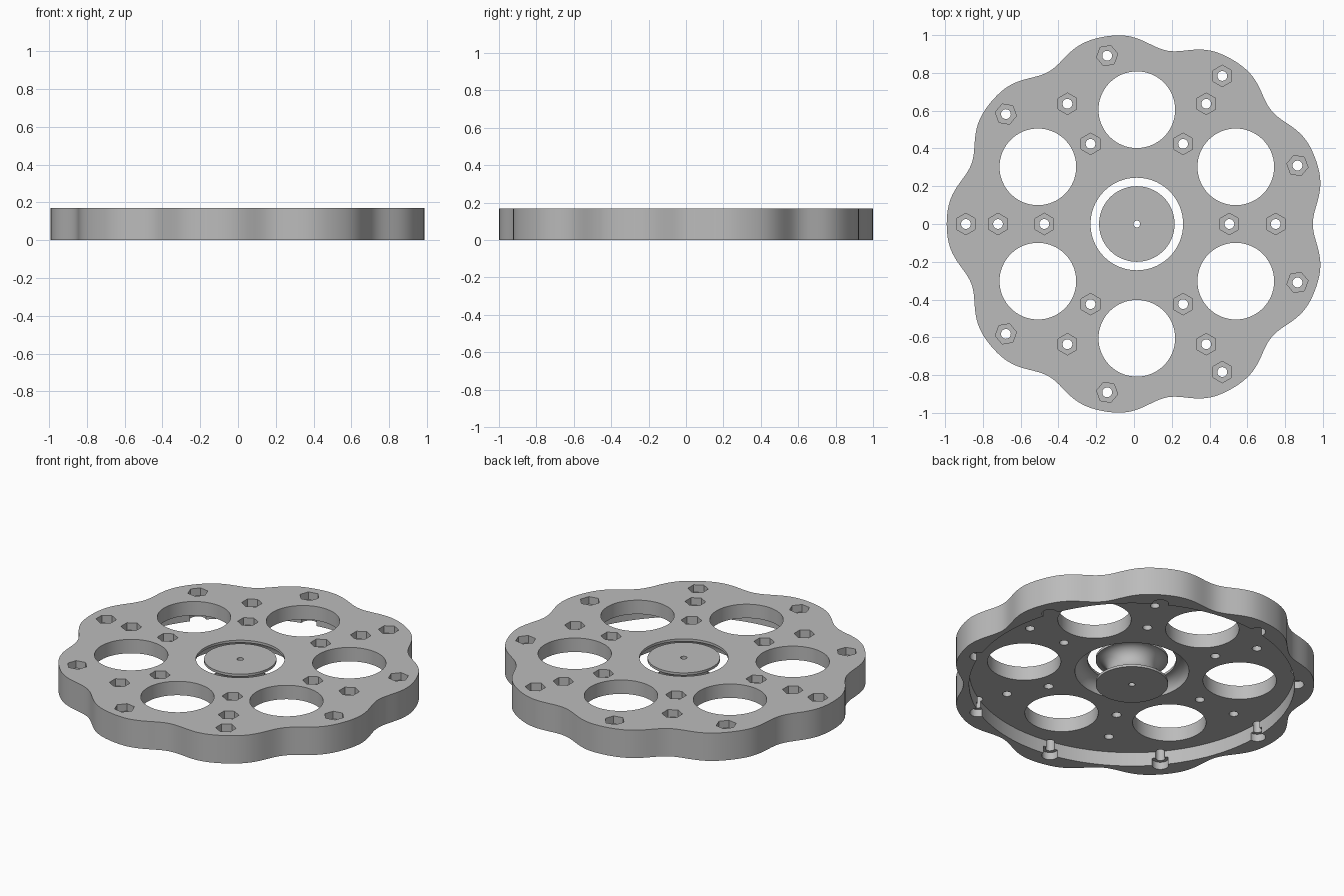
import bpy
import bmesh
from math import cos, sin, pi, radians

if "Cube" in bpy.data.objects:
    bpy.data.objects.remove(bpy.data.objects["Cube"], do_unlink=True)

CX = 0.015            # wheel axis offset
TOP, FLOOR = 0.17, 0.085

grey = bpy.data.materials.new("plain grey")
grey.diffuse_color = (0.5, 0.5, 0.5, 1)
grey.use_nodes = True
grey.node_tree.nodes["Principled BSDF"].inputs["Base Color"].default_value = (0.5, 0.5, 0.5, 1)


def loft(bm, loops, closed=False):
    """Skin a stack of equal loops; cap the ends or close into a ring."""
    rows = [[bm.verts.new(p) for p in loop] for loop in loops]
    n = len(rows[0])
    pairs = list(zip(rows, rows[1:]))
    if closed:
        pairs.append((rows[-1], rows[0]))
    else:
        bm.faces.new(rows[0])
        bm.faces.new(rows[-1])
    for a, b in pairs:
        for i in range(n):
            j = (i + 1) % n
            bm.faces.new((a[i], a[j], b[j], b[i]))


def circle(x, y, r, z, n, turn=0.0):
    return [(x + r * cos(turn + 2 * pi * i / n), y + r * sin(turn + 2 * pi * i / n), z)
            for i in range(n)]


def drill(bm, x, y, r, z0, z1, n, turn=0.0):
    loft(bm, [circle(x, y, r, z, n, turn) for z in (z0, z1)])


def make(name, bm):
    bmesh.ops.recalc_face_normals(bm, faces=bm.faces)
    mesh = bpy.data.meshes.new(name)
    bm.to_mesh(mesh)
    bm.free()
    mesh.materials.append(grey)
    ob = bpy.data.objects.new(name, mesh)
    bpy.context.collection.objects.link(ob)
    return ob


def activate(ob):
    bpy.ops.object.select_all(action='DESELECT')
    ob.select_set(True)
    bpy.context.view_layer.objects.active = ob


def cut(ob, bm):
    cutter = make("cutter", bm)
    cutter.hide_render = True
    mod = ob.modifiers.new("cut", 'BOOLEAN')
    mod.operation = 'DIFFERENCE'
    mod.solver = 'EXACT'
    mod.object = cutter
    activate(ob)
    bpy.ops.object.modifier_apply(modifier=mod.name)
    bpy.data.objects.remove(cutter, do_unlink=True)


def polar(r, degrees):
    a = radians(degrees)
    return CX + r * cos(a), r * sin(a)


# Nine-lobed body
def rim(z, n=270):
    pts = []
    for i in range(n):
        a = 360 * i / n
        u = radians(9 * (a - 20))
        pts.append((*polar(0.976 + 0.0375 * cos(u) - 0.007 * cos(2 * u), a), z))
    return pts


bm = bmesh.new()
loft(bm, [rim(0), rim(TOP)])
body = make("lobed_wheel", bm)

# Round recess under the body
bm = bmesh.new()
drill(bm, CX, 0, 0.9, -0.1, FLOOR, 144)
cut(body, bm)

# Six large openings
bm = bmesh.new()
for k in range(6):
    drill(bm, *polar(0.605, 30 + 60 * k), 0.203, -0.1, 0.3, 64)
cut(body, bm)

# Bearing groove: half of it in the body, half in the hub
groove = [(cos(pi / 2 - pi * i / 16), FLOOR + 0.07 * sin(pi / 2 - pi * i / 16))
          for i in range(17)]
bm = bmesh.new()
profile = [(0.245, 0.3)] + [(0.245 + 0.07 * c, z) for c, z in groove[:9]] + [(0.315, -0.1)]
loft(bm, [circle(CX, 0, r, z, 96) for r, z in profile])
cut(body, bm)

# Bolt positions: two rings of six and the outer ring of nine
outer = [(0.905, 20 + 40 * k) for k in range(9)]
bolts = [(r, 60 * k) for r in (0.49, 0.735) for k in range(6)] + outer

# Bolt holes
bm = bmesh.new()
for r, a in bolts:
    drill(bm, *polar(r, a), 0.026, -0.1, 0.3, 24)
cut(body, bm)

# Hexagonal nut pockets on top
bm = bmesh.new()
for r, a in bolts:
    drill(bm, *polar(r, a), 0.057, TOP - 0.045, 0.3, 6, radians(a + 90))
cut(body, bm)

# Bolt head recesses under the rim
bm = bmesh.new()
for r, a in outer:
    drill(bm, *polar(r, a), 0.046, -0.1, 0.045, 24)
cut(body, bm)

# Grooved hub with a pin hole
bm = bmesh.new()
profile = ([(0.018, TOP), (0.2, TOP)] + [(0.2 - 0.065 * c, z) for c, z in groove]
           + [(0.2, 0), (0.018, 0)])
loft(bm, [circle(CX, 0, r, z, 96) for r, z in profile], closed=True)
hub = make("bearing_hub", bm)

for ob in (body, hub):
    activate(ob)
    bpy.ops.object.shade_smooth_by_angle(angle=radians(30))
